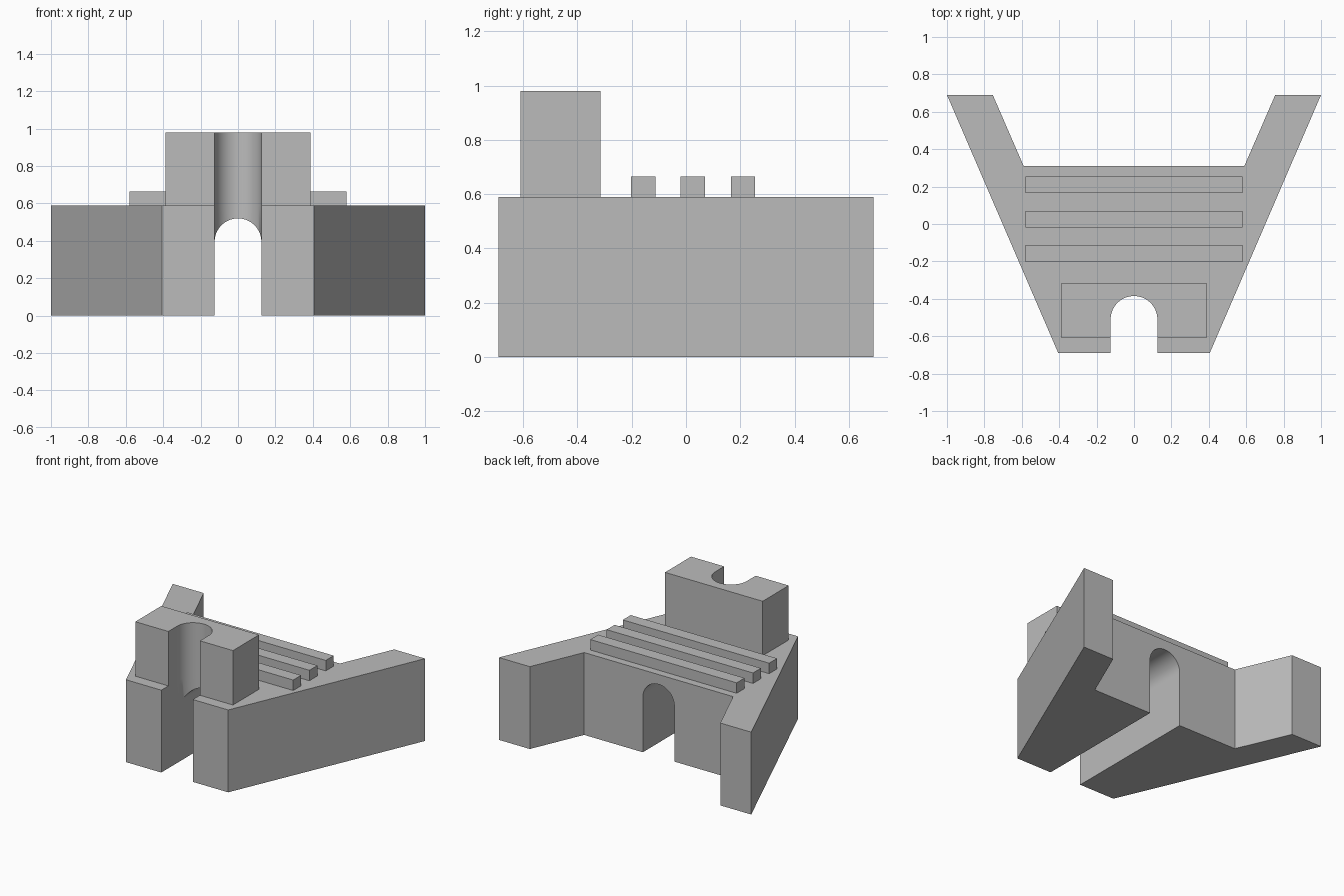
import bpy, bmesh, math
from mathutils import Matrix, Vector

cube = bpy.data.objects.get("Cube")
if cube:
    bpy.data.objects.remove(cube, do_unlink=True)

grey = bpy.data.materials.new("plain grey")
grey.use_nodes = True
COLOUR = (0.5, 0.5, 0.5, 1)
grey.diffuse_color = COLOUR
grey.node_tree.nodes["Principled BSDF"].inputs["Base Color"].default_value = COLOUR

ALONG_Z = Matrix.Identity(4)
# profile x, y become world x, z, extruded along -y
ALONG_Y = Matrix.Rotation(math.pi / 2, 4, 'X')
# profile x, y become world y, z, extruded along x
ALONG_X = Matrix(((0, 0, 1, 0), (1, 0, 0, 0), (0, 1, 0, 0), (0, 0, 0, 1)))


def prism(name, profile, low, high, axis=ALONG_Z):
    """Extrude a closed profile between two heights, then turn it to an axis."""
    bm = bmesh.new()
    face = bm.faces.new([bm.verts.new((x, y, low)) for x, y in profile])
    top = bmesh.ops.extrude_face_region(bm, geom=[face])["geom"]
    moved = [v for v in top if isinstance(v, bmesh.types.BMVert)]
    bmesh.ops.translate(bm, verts=moved, vec=Vector((0, 0, high - low)))
    bm.transform(axis)
    bmesh.ops.recalc_face_normals(bm, faces=bm.faces)
    mesh = bpy.data.meshes.new(name)
    bm.to_mesh(mesh)
    bm.free()
    mesh.materials.append(grey)
    obj = bpy.data.objects.new(name, mesh)
    bpy.context.collection.objects.link(obj)
    return obj


def box(name, half_width, front, back, low, high):
    return prism(name, [(-half_width, front), (half_width, front),
                        (half_width, back), (-half_width, back)], low, high)


def arc(cx, cy, radius, sweep, steps):
    return [(cx + radius * math.cos(sweep * i / steps),
             cy + radius * math.sin(sweep * i / steps)) for i in range(steps + 1)]


def arch(radius, base, spring):
    """Straight-sided opening with a round end."""
    return [(-radius, base), (radius, base)] + arc(0, spring, radius, math.pi, 32)


def cut(obj, cutters):
    bpy.context.view_layer.objects.active = obj
    for cutter in cutters:
        mod = obj.modifiers.new("cut", 'BOOLEAN')
        mod.operation = 'DIFFERENCE'
        mod.solver = 'EXACT'
        mod.object = cutter
        bpy.ops.object.modifier_apply(modifier=mod.name)


BODY_TOP = 0.59
R = 0.125

# Tapered body with two rear wings
half = [(0.405, -0.69), (1, 0.69), (0.755, 0.69), (0.59, 0.31)]
body = prism("body", half + [(-x, y) for x, y in reversed(half)], 0, BODY_TOP)

# Upright block above the front
tower = box("front_block", 0.387, -0.61, -0.315, BODY_TOP, 0.98)

# Cross ribs on the deck
ribs = [box(f"deck_rib_{i + 1}", 0.58, y, y + 0.09, BODY_TOP, 0.665)
        for i, y in enumerate((-0.203, -0.02, 0.165))]

# Openings: vertical slot, lengthwise tunnel, rear side notches
slot = prism("slot_cutter", arch(R, -1, -0.51), -0.5, 1.5)
tunnel = prism("tunnel_cutter", arch(R, -0.5, 0.395), -1, 1, ALONG_Y)
notch = prism("notch_cutter", arc(0.69, 0.195, 0.122, math.tau, 48)[:-1],
              -1.5, 1.5, ALONG_X)
cut(body, [slot, tunnel, notch])
cut(tower, [slot])
for cutter in (slot, tunnel, notch):
    bpy.data.objects.remove(cutter, do_unlink=True)

# Smooth the round cuts, keep the edges sharp
for obj in [body, tower] + ribs:
    bpy.ops.object.select_all(action='DESELECT')
    obj.select_set(True)
    bpy.context.view_layer.objects.active = obj
    bpy.ops.object.shade_smooth_by_angle(angle=math.radians(30))
